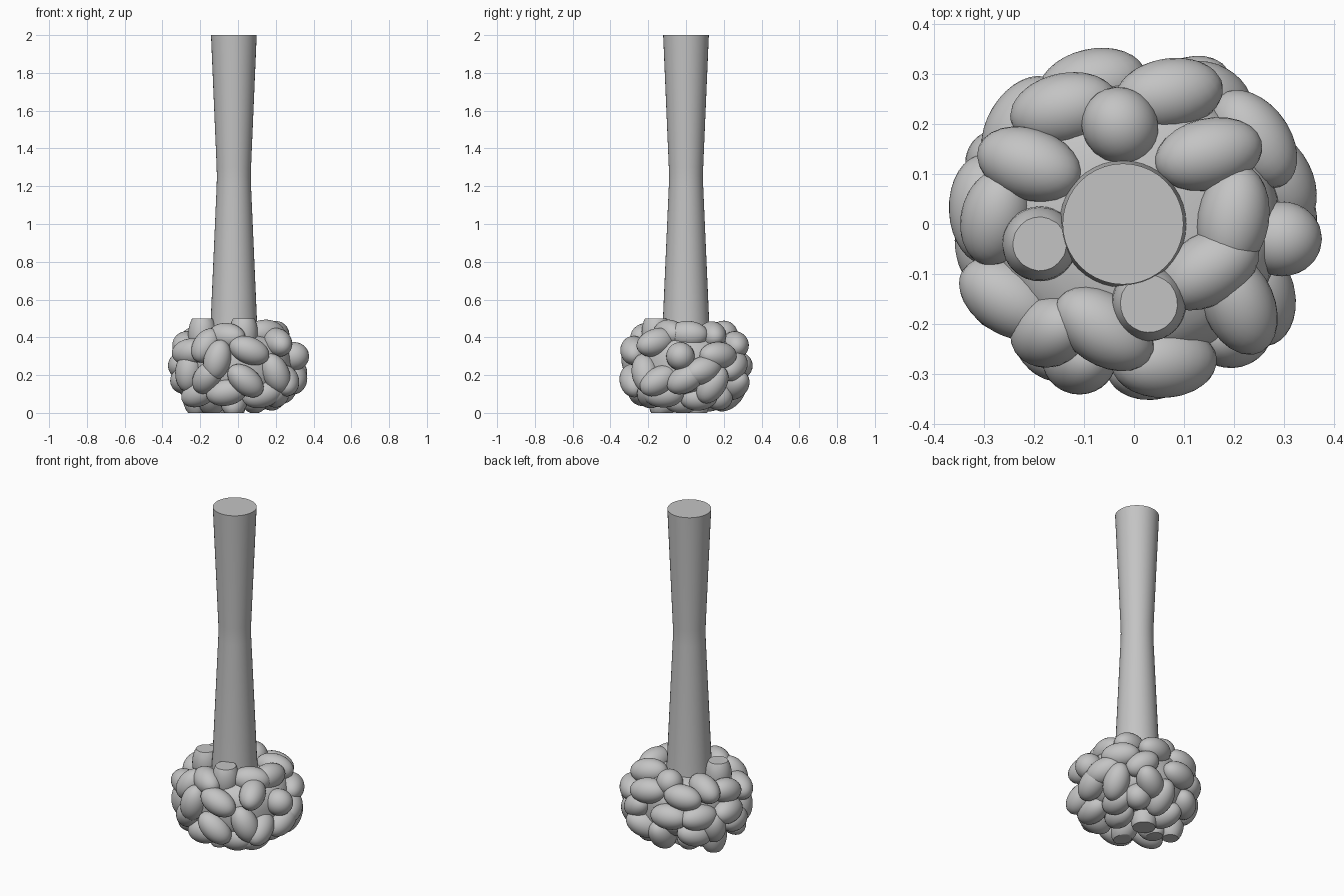
import bpy, bmesh, random
from math import sin, cos, pi, radians
from mathutils import Vector, Matrix

cube = bpy.data.objects.get("Cube")
if cube:
    bpy.data.objects.remove(cube, do_unlink=True)

random.seed(4)
grey = bpy.data.materials.new("plain_grey")
grey.use_nodes = True
colour = (0.55, 0.55, 0.55, 1)
grey.diffuse_color = colour
grey.node_tree.nodes["Principled BSDF"].inputs["Base Color"].default_value = colour

HEIGHT = 0.5
CENTRE = Vector((0, 0, HEIGHT / 2))
SHELL = Vector((0.3, 0.29, 0.185))
POWER = 3  # above 2 squares off the rim of the cluster
X, Y, Z = Vector((1, 0, 0)), Vector((0, 1, 0)), Vector((0, 0, 1))


def finish(name, bm):
    """Turn a bmesh into a smooth grey object."""
    mesh = bpy.data.meshes.new(name)
    bm.normal_update()
    bm.to_mesh(mesh)
    bm.free()
    mesh.materials.append(grey)
    obj = bpy.data.objects.new(name, mesh)
    bpy.context.collection.objects.link(obj)
    bpy.ops.object.select_all(action="DESELECT")
    obj.select_set(True)
    bpy.context.view_layer.objects.active = obj
    bpy.ops.object.shade_smooth_by_angle(angle=radians(35))


def reach(unit):
    """Distance measure that equals one on the rounded-box shell."""
    return (unit.xy.length ** POWER + abs(unit.z) ** POWER) ** (1 / POWER)


def scaled(vector):
    return Vector(a / b for a, b in zip(vector, SHELL))


def on_shell(unit):
    """Point and outward normal of the shell in a scaled direction."""
    unit = unit / reach(unit)
    place = CENTRE + Vector(a * b for a, b in zip(unit, SHELL))
    ring, rise = unit.xy.length ** (POWER - 2), abs(unit.z) ** (POWER - 2)
    return place, scaled((unit.x * ring, unit.y * ring, unit.z * rise)).normalized()


# Slender waisted stem
profile = [(0.135, 0.3), (0.122, 0.5), (0.091, 1.2), (0.09, 1.25), (0.091, 1.3), (0.121, 2)]
SIDES = 40
bm = bmesh.new()
rings = [[bm.verts.new((r * cos(2 * pi * i / SIDES) - 0.022, r * sin(2 * pi * i / SIDES), z))
          for i in range(SIDES)] for r, z in profile]
for low, high in zip(rings, rings[1:]):
    for i in range(SIDES):
        j = (i + 1) % SIDES
        bm.faces.new((low[i], low[j], high[j], high[i]))
bm.faces.new(rings[-1])
bm.faces.new(rings[0][::-1])
finish("stem", bm)

# Solid heart behind the pods
bm = bmesh.new()
bmesh.ops.create_uvsphere(bm, u_segments=32, v_segments=20, radius=1)
for v in bm.verts:
    v.co = CENTRE.lerp(on_shell(v.co)[0], 0.98)
finish("core", bm)

# Pods by side: position in hundredths and lean in degrees; None stands on end
TOP = [(-14, 23, 5), (7, 26, 20), (15, 14, 15), (20, 1, 80),
       (-21, 12, -20), (-19, -4, None), (-25, -15, -15), (-6, -21, -35),
       (3, -16, None), (21, -16, -60), (15, -9, 30), (-31, 3, 100),
       (-25, 22, 70), (-9, 30, 10), (24, 17, -55)]
BASE = [(-22, -5, None), (-3, -5, None)]
FRONT = [(-26, -3, 80), (-11, 3, 75), (6, 8, -20), (4, -8, -40), (20, -4, -60),
         (-6, -14, 20), (13, -15, 15), (-20, -14, 40)]
RIGHT = [(-3, 5, None), (16, 6, 15), (-20, -3, -40), (0, -7, 30), (14, -10, 60),
         (29, 1, 80), (-17, 9, 30), (-12, -15, 10), (26, -17, 60)]
BACK_LEFT = [(-12, 8, None), (-24, 0, 15), (-3, 0, -10), (10, 5, -60), (-8, -15, -65),
             (-25, -14, -10), (10, -12, 30), (23, -5, 50), (6, -24, 20), (17, -29, 70),
             (24, -21, 30)]
BACK_RIGHT = [(-6, 17, 20), (11, 22, -10), (24, 17, 10), (-14, 9, 20), (8, 8, 45),
              (28, 8, 85), (-12, -1, 20), (4, -6, None), (16, -6, 55), (-28, -4, 30),
              (-16, -11, 30), (33, -9, 80), (-22, -23, 30), (-8, -30, 70)]

pods = []


def crowded(place, gap):
    return any((place - p).length < gap for p in pods)


def add_pod(place, normal, along, length, width):
    """Egg-shaped pod, cut flat at the cluster's top and base."""
    side = along.cross(normal)
    if side.length < 0.1:
        side = along.orthogonal()
    side.normalize()
    pods.append(place)
    frame = Matrix((along * length, side * width, along.cross(side) * width)).transposed()
    bm = bmesh.new()
    bmesh.ops.create_uvsphere(bm, u_segments=24, v_segments=16, radius=1)
    for v in bm.verts:
        v.co = place + frame @ v.co
    for level, facing_out in ((HEIGHT, Z), (0, -Z)):
        bmesh.ops.bisect_plane(bm, geom=bm.verts[:] + bm.edges[:] + bm.faces[:],
                               plane_co=Z * level, plane_no=facing_out, clear_outer=True)
        rim = [e for e in bm.edges if e.is_boundary]
        if rim:
            bmesh.ops.holes_fill(bm, edges=rim, sides=0)
    bmesh.ops.recalc_face_normals(bm, faces=bm.faces[:])
    finish(f"pod_{len(pods)}", bm)


def facing(turn, tilt):
    """Right, up and outward directions of a side turned about z and tilted."""
    spin = Matrix.Rotation(radians(turn), 3, "Z") @ Matrix.Rotation(radians(-tilt), 3, "X")
    return spin @ X, spin @ Z, spin @ -Y


for spots, turn, tilt in ((TOP, 0, 90), (BASE, 0, -90), (FRONT, 0, 0), (RIGHT, 90, 0),
                          (BACK_LEFT, 225, 25), (BACK_RIGHT, 135, -25)):
    right, up, out = facing(turn, tilt)
    for a, b, lean in spots:
        offset = (right * a + up * b) / 100
        # Slide outwards until the shell is met
        while reach(scaled(offset)) < 1:
            offset += out * 0.002
        place, normal = on_shell(scaled(offset))
        if crowded(place, 0.088):
            continue
        if lean is None:
            add_pod(place, normal, out, 0.12 if abs(tilt) == 90 else 0.08, 0.075)
        else:
            along = right * cos(radians(lean)) + up * sin(radians(lean))
            along -= normal * along.dot(normal) * 0.5
            add_pod(place, normal, along.normalized(), 0.11, 0.072)

# Fill the remaining gaps with evenly spaced pods
for _ in range(900):
    place, normal = on_shell(Vector(random.gauss(0, 1) for _ in range(3)))
    if crowded(place, 0.11) or (place.z > CENTRE.z and place.xy.length < 0.16):
        continue
    tangent = normal.orthogonal().normalized()
    tangent.rotate(Matrix.Rotation(random.uniform(0, pi), 3, normal))
    add_pod(place, normal, tangent, 0.1, 0.07)
